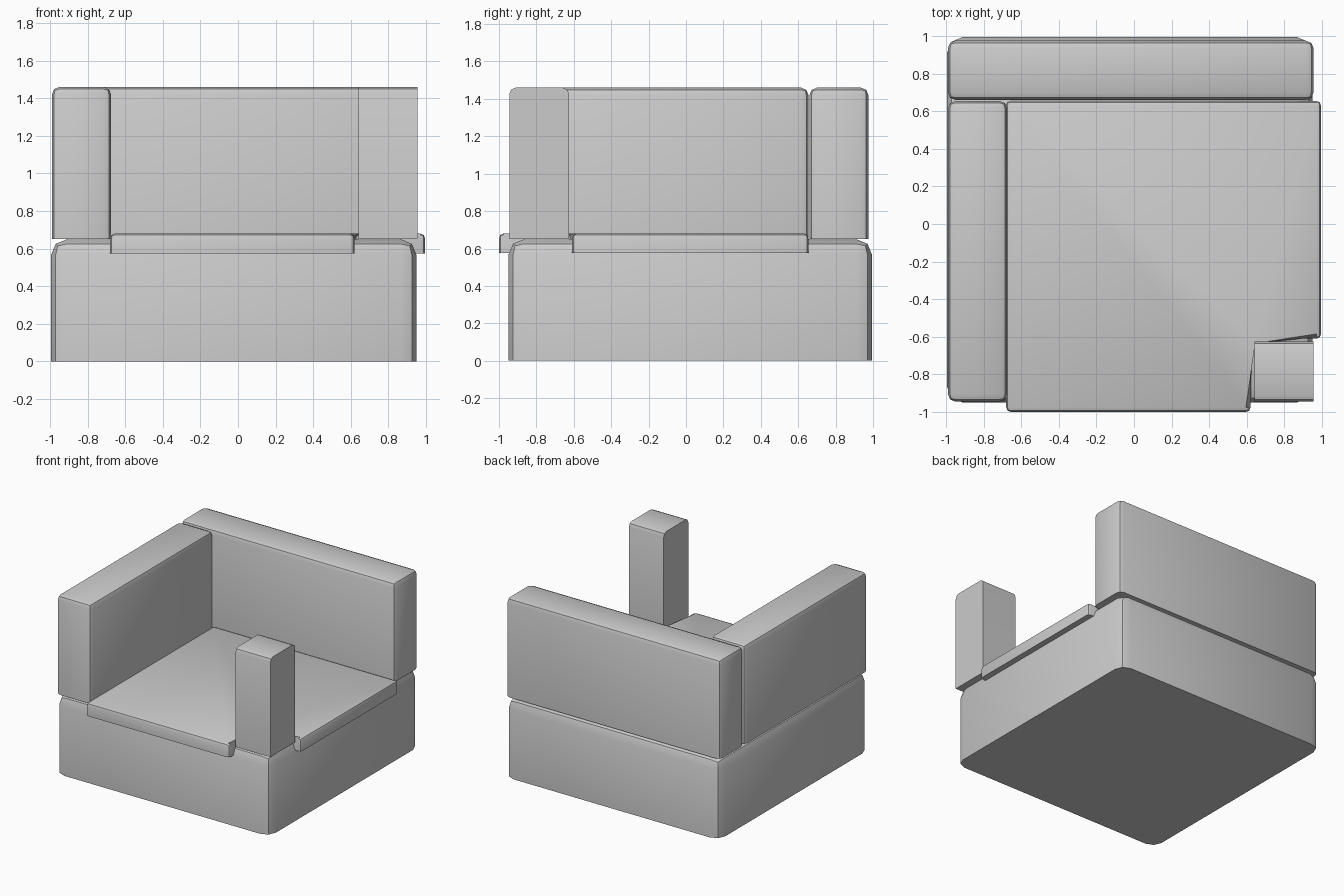
import bpy, bmesh

if "Cube" in bpy.data.objects:
    bpy.data.objects.remove(bpy.data.objects["Cube"])


def block(name, outline, z0, z1, bevel, keep=None):
    """Extrude a plan outline and round every edge that is not on the underside."""
    bm = bmesh.new()
    low = [bm.verts.new((x, y, z0)) for x, y in outline]
    high = [bm.verts.new((x, y, z1)) for x, y in outline]
    bm.faces.new(low[::-1])
    bm.faces.new(high)
    n = len(outline)
    for i in range(n):
        j = (i + 1) % n
        bm.faces.new((low[i], low[j], high[j], high[i]))
    edges = [e for e in bm.edges
             if max(v.co.z for v in e.verts) > z0 + 0.001 and (keep is None or keep(e))]
    bmesh.ops.bevel(bm, geom=edges, offset=bevel, offset_type='OFFSET',
                    segments=2, profile=0.5, affect='EDGES', clamp_overlap=True)
    bmesh.ops.recalc_face_normals(bm, faces=bm.faces)
    mesh = bpy.data.meshes.new(name)
    bm.to_mesh(mesh)
    bm.free()
    obj = bpy.data.objects.new(name, mesh)
    bpy.context.collection.objects.link(obj)
    bpy.ops.object.select_all(action='DESELECT')
    obj.select_set(True)
    bpy.context.view_layer.objects.active = obj
    bpy.ops.object.shade_smooth_by_angle(angle=0.53)
    return obj


def rect(x0, x1, y0, y1):
    return [(x0, y0), (x1, y0), (x1, y1), (x0, y1)]


def along_x(e):
    a, b = e.verts
    return abs(a.co.x - b.co.x) > 0.01


# Upholstered base
block("base", rect(-0.995, 0.95, -0.95, 0.995), 0.0, 0.65, 0.085)

# Backrest and left armrest
block("backrest", rect(-0.99, 0.955, 0.66, 0.975), 0.65, 1.46, 0.04)
block("left_armrest", rect(-0.99, -0.675, -0.945, 0.655), 0.65, 1.46, 0.04)

# Front right post, rounded only at the front and back of its top
block("right_post", rect(0.64, 0.955, -0.945, -0.625), 0.65, 1.46, 0.035, keep=along_x)

# Seat cushion, notched around the post
block("seat_cushion",
      [(-0.68, -1.0), (0.62, -1.0), (0.62, -0.61), (0.995, -0.61),
       (0.995, 0.655), (-0.68, 0.655)],
      0.575, 0.68, 0.025)
